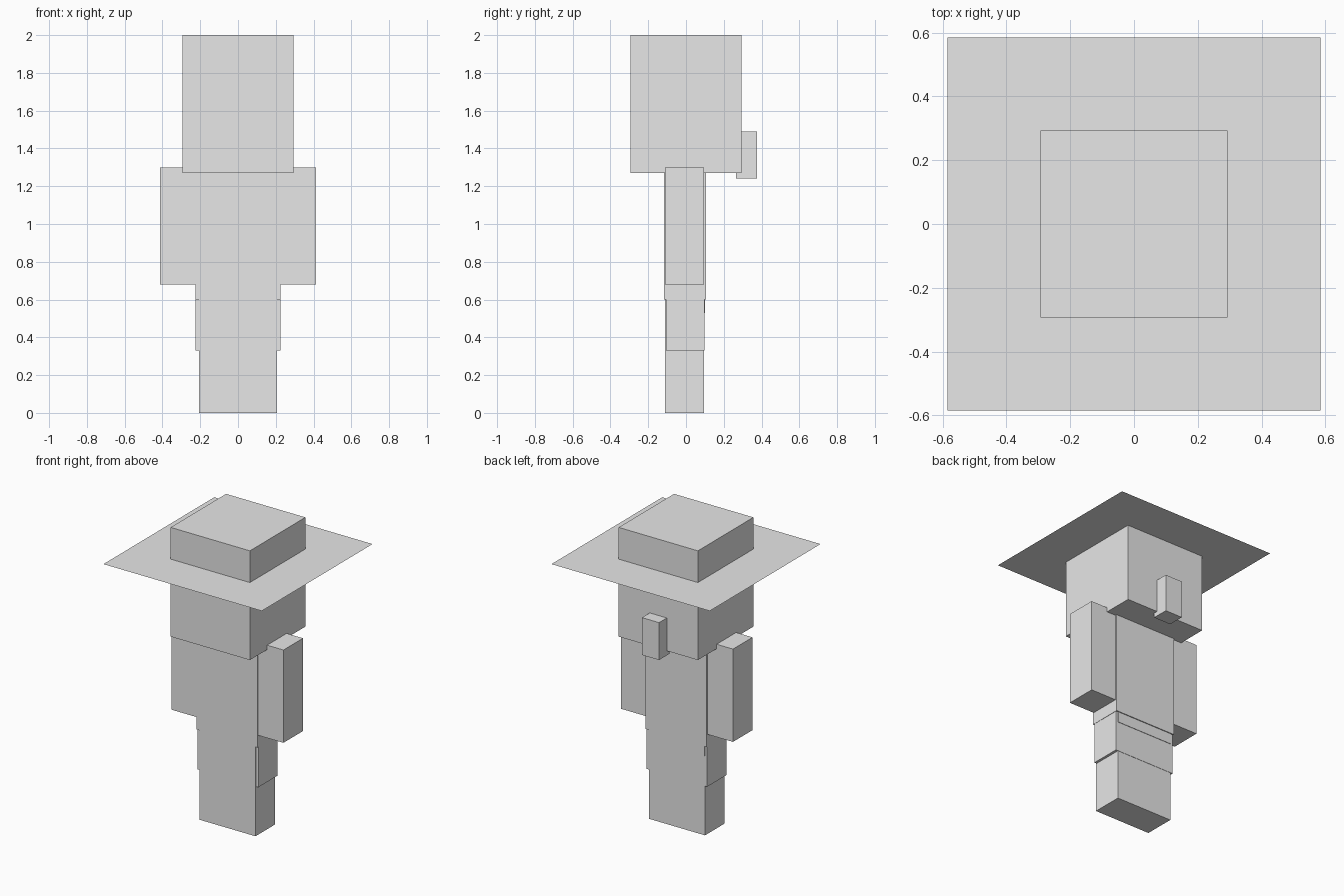
import bpy
import bmesh

if "Cube" in bpy.data.objects:
    bpy.data.objects.remove(bpy.data.objects["Cube"])

# single plain grey for the whole figure
grey = bpy.data.materials.new("plain_grey")
grey.diffuse_color = (0.8, 0.8, 0.8, 1.0)
grey.use_nodes = True
grey.node_tree.nodes["Principled BSDF"].inputs["Base Color"].default_value = grey.diffuse_color


def add_mesh(name, bm):
    mesh = bpy.data.meshes.new(name)
    bm.to_mesh(mesh)
    bm.free()
    mesh.materials.append(grey)
    obj = bpy.data.objects.new(name, mesh)
    bpy.context.collection.objects.link(obj)
    return obj


def box(name, x, y, z):
    """Axis-aligned box from (low, high) pairs."""
    bm = bmesh.new()
    bmesh.ops.create_cube(bm, size=1.0)
    for v in bm.verts:
        for i, (lo, hi) in enumerate((x, y, z)):
            v.co[i] = hi if v.co[i] > 0 else lo
    return add_mesh(name, bm)


def pair(name, x, y, z):
    """Left and right copies mirrored across x = 0."""
    box("right_" + name, x, y, z)
    box("left_" + name, (-x[1], -x[0]), y, z)


# limbs share the same depth
limb_y = (-0.111, 0.095)
pair("leg", (0.0, 0.207), limb_y, (0.0, 0.62))
pair("arm", (0.21, 0.414), limb_y, (0.68, 1.30))

# trousers bulge past the legs at the sides
pair("trouser", (0.0, 0.224), (-0.106, 0.097), (0.33, 0.66))

# torso with a jacket layer around it
box("torso", (-0.207, 0.207), (-0.106, 0.10), (0.53, 1.28))
box("jacket", (-0.226, 0.226), (-0.116, 0.106), (0.60, 1.28))

# head with a hair bun at the back
box("head", (-0.293, 0.293), (-0.293, 0.293), (1.27, 2.0))
box("hair_bun", (-0.063, 0.063), (0.265, 0.375), (1.24, 1.49))

# flat square hat brim
bm = bmesh.new()
bmesh.ops.create_grid(bm, x_segments=1, y_segments=1, size=0.585)
brim = add_mesh("hat_brim", bm)
brim.location.z = 1.788
